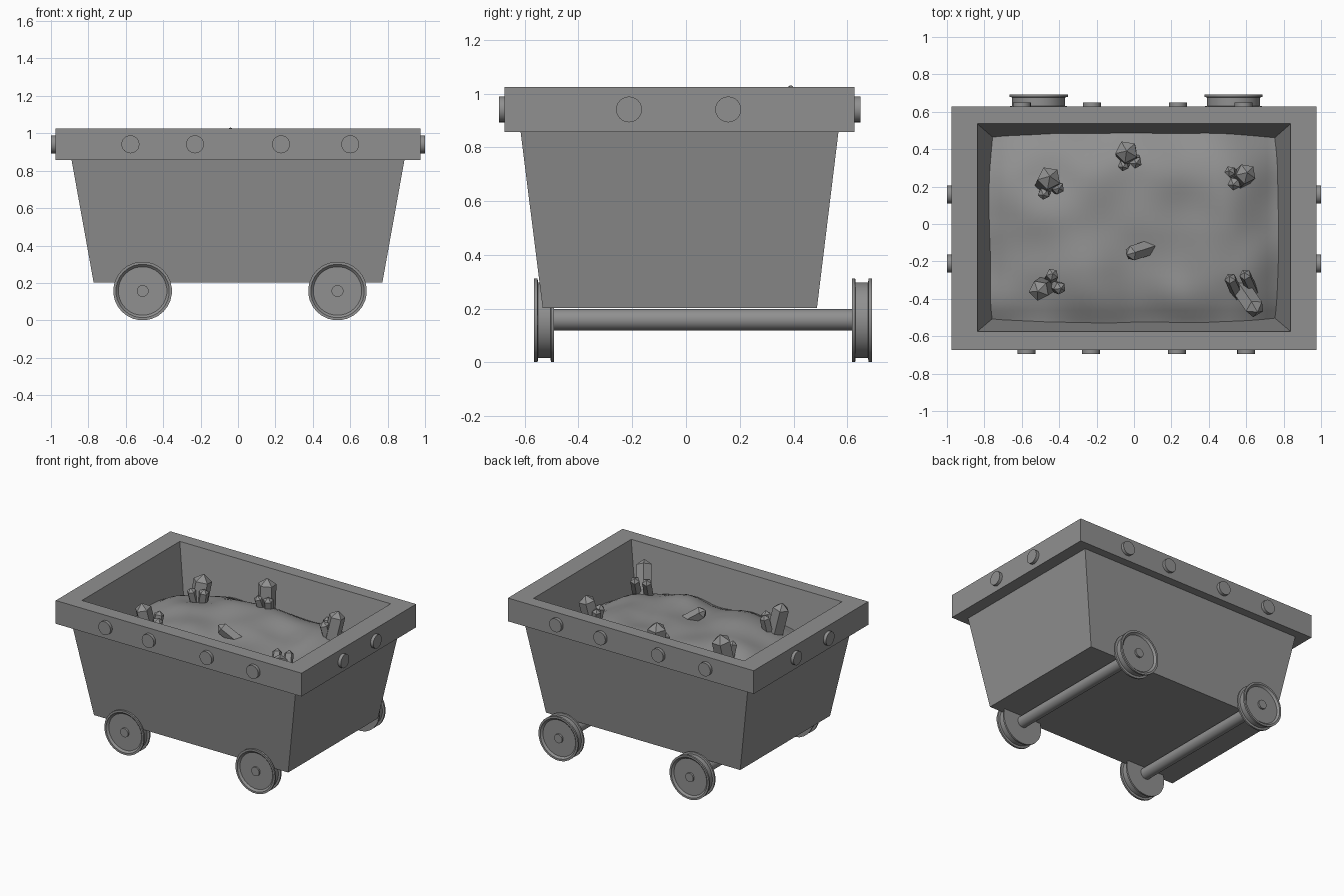
import bpy, bmesh, math
from mathutils import Vector, noise

cube = bpy.data.objects.get("Cube")
if cube:
    bpy.data.objects.remove(cube, do_unlink=True)

GREY = (0.28, 0.28, 0.28, 1)
grey = bpy.data.materials.new("stone grey")
grey.use_nodes = True
grey.diffuse_color = GREY
grey.node_tree.nodes["Principled BSDF"].inputs["Base Color"].default_value = GREY


def finish(name, bm, smooth=None):
    bmesh.ops.recalc_face_normals(bm, faces=bm.faces)
    mesh = bpy.data.meshes.new(name)
    bm.to_mesh(mesh)
    bm.free()
    mesh.materials.append(grey)
    obj = bpy.data.objects.new(name, mesh)
    bpy.context.collection.objects.link(obj)
    if smooth:
        bpy.ops.object.select_all(action="DESELECT")
        obj.select_set(True)
        bpy.context.view_layer.objects.active = obj
        bpy.ops.object.shade_smooth_by_angle(angle=math.radians(smooth))


def loft(bm, rings):
    """Skin a list of equal-length point rings and cap both ends."""
    loops = [[bm.verts.new(p) for p in ring] for ring in rings]
    for a, b in zip(loops, loops[1:]):
        for i in range(len(a)):
            j = (i + 1) % len(a)
            bm.faces.new((a[i], a[j], b[j], b[i]))
    bm.faces.new(loops[0])
    bm.faces.new(loops[-1])


def turned(bm, start, axis, profile, sides):
    """Solid of revolution: profile is (distance along axis, radius)."""
    axis = Vector(axis).normalized()
    u = axis.orthogonal().normalized()
    v = axis.cross(u)
    angles = [math.tau * i / sides for i in range(sides)]
    loft(bm, [[Vector(start) + axis * d + (u * math.cos(a) + v * math.sin(a)) * r
               for a in angles] for d, r in profile])


def rect(x, y0, y1, z):
    return [(-x, y0, z), (x, y0, z), (x, y1, z), (-x, y1, z)]


# Tapered tub with an overhanging rim and hollow inside
bm = bmesh.new()
loft(bm, [rect(0.772, -0.533, 0.487, 0.203), rect(0.89, -0.615, 0.567, 0.858),
          rect(0.977, -0.674, 0.627, 0.858), rect(0.977, -0.674, 0.627, 1.025),
          rect(0.838, -0.575, 0.536, 1.025), rect(0.72, -0.475, 0.433, 0.5)])
finish("tub", bm)

# Rivets around the rim
bm = bmesh.new()
rivet = [(-0.01, 0.048), (0.022, 0.048)]
for x in (-0.575, -0.23, 0.23, 0.6):
    turned(bm, (x, -0.674, 0.941), (0, -1, 0), rivet, 24)
for x in (-0.6, -0.225, 0.235, 0.585):
    turned(bm, (x, 0.627, 0.941), (0, 1, 0), rivet, 24)
for side in (-1, 1):
    for y in (-0.212, 0.157):
        turned(bm, (side * 0.977, y, 0.941), (side, 0, 0), rivet, 24)
finish("rim_rivets", bm, 30)

# Grooved wheels with dished faces, hub caps and axles
wheel = [(0, 0.157), (0.012, 0.157), (0.014, 0.142), (0.06, 0.142), (0.062, 0.157),
         (0.075, 0.157), (0.075, 0.143), (0.062, 0.13)]
for end, x in (("right", -0.51), ("left", 0.532)):
    for place, y, out in (("front", -0.49, -1), ("back", 0.617, 1)):
        bm = bmesh.new()
        turned(bm, (x, y, 0.157), (0, out, 0), wheel, 28)
        turned(bm, (x, y, 0.157), (0, out, 0), [(0.05, 0.032), (0.075, 0.032)], 12)
        finish(f"{place}_{end}_wheel", bm, 30)
    bm = bmesh.new()
    turned(bm, (x, -0.5, 0.159), (0, 1, 0), [(0, 0.04), (1.125, 0.04)], 24)
    finish(f"{end}_axle", bm, 30)


# Mounded fill, lower at the edges and lowest in the corners
def ground(x, y):
    ex, ey = min(abs(x) / 0.77, 1), min(abs(y + 0.02) / 0.5, 1)
    bumps = noise.noise(Vector((x * 4, y * 4, 0.4)))
    return 0.855 - 0.13 * ex ** 4 - 0.09 * ey ** 4 + 0.035 * bumps


bm = bmesh.new()
bmesh.ops.create_grid(bm, x_segments=40, y_segments=28, size=1)
for v in bm.verts:
    x, y = v.co.x * 0.79, v.co.y * 0.515 - 0.02
    v.co = (x, y, ground(x, y))
finish("ore_fill", bm, 60)


# Crystal clusters: base x, base y, tip x, tip y, tip z, radius
def crystal(bm, bx, by, tx, ty, tz, r):
    base = Vector((bx, by, ground(bx, by) - 0.04))
    line = Vector((tx, ty, tz)) - base
    n = line.length
    turned(bm, base, line, [(0, r), (n - r * 0.7, r), (n, r * 0.05)], 5)


clusters = {
    "back_right": [(-0.47, 0.21, -0.45, 0.255, 1.0, 0.064),
                   (-0.47, 0.19, -0.485, 0.155, 0.93, 0.032),
                   (-0.43, 0.2, -0.4, 0.19, 0.93, 0.034)],
    "back_middle": [(-0.035, 0.37, -0.04, 0.39, 1.03, 0.062),
                    (-0.045, 0.34, -0.06, 0.305, 0.93, 0.03),
                    (0, 0.35, 0.012, 0.325, 0.93, 0.034)],
    "back_left": [(0.57, 0.24, 0.605, 0.275, 1.01, 0.056),
                  (0.54, 0.26, 0.508, 0.285, 0.94, 0.03),
                  (0.56, 0.235, 0.53, 0.21, 0.94, 0.036)],
    "front_right": [(-0.47, -0.33, -0.515, -0.36, 1.01, 0.056),
                    (-0.45, -0.3, -0.435, -0.265, 0.94, 0.034),
                    (-0.43, -0.33, -0.39, -0.345, 0.93, 0.034)],
    "front_left": [(0.57, -0.34, 0.66, -0.47, 0.97, 0.052),
                   (0.64, -0.37, 0.59, -0.26, 0.93, 0.032),
                   (0.56, -0.39, 0.51, -0.28, 0.93, 0.032)],
    "centre": [(0.1, -0.12, -0.04, -0.165, 0.905, 0.042)],
}
for place, shards in clusters.items():
    bm = bmesh.new()
    for shard in shards:
        crystal(bm, *shard)
    finish(f"{place}_crystals", bm)
